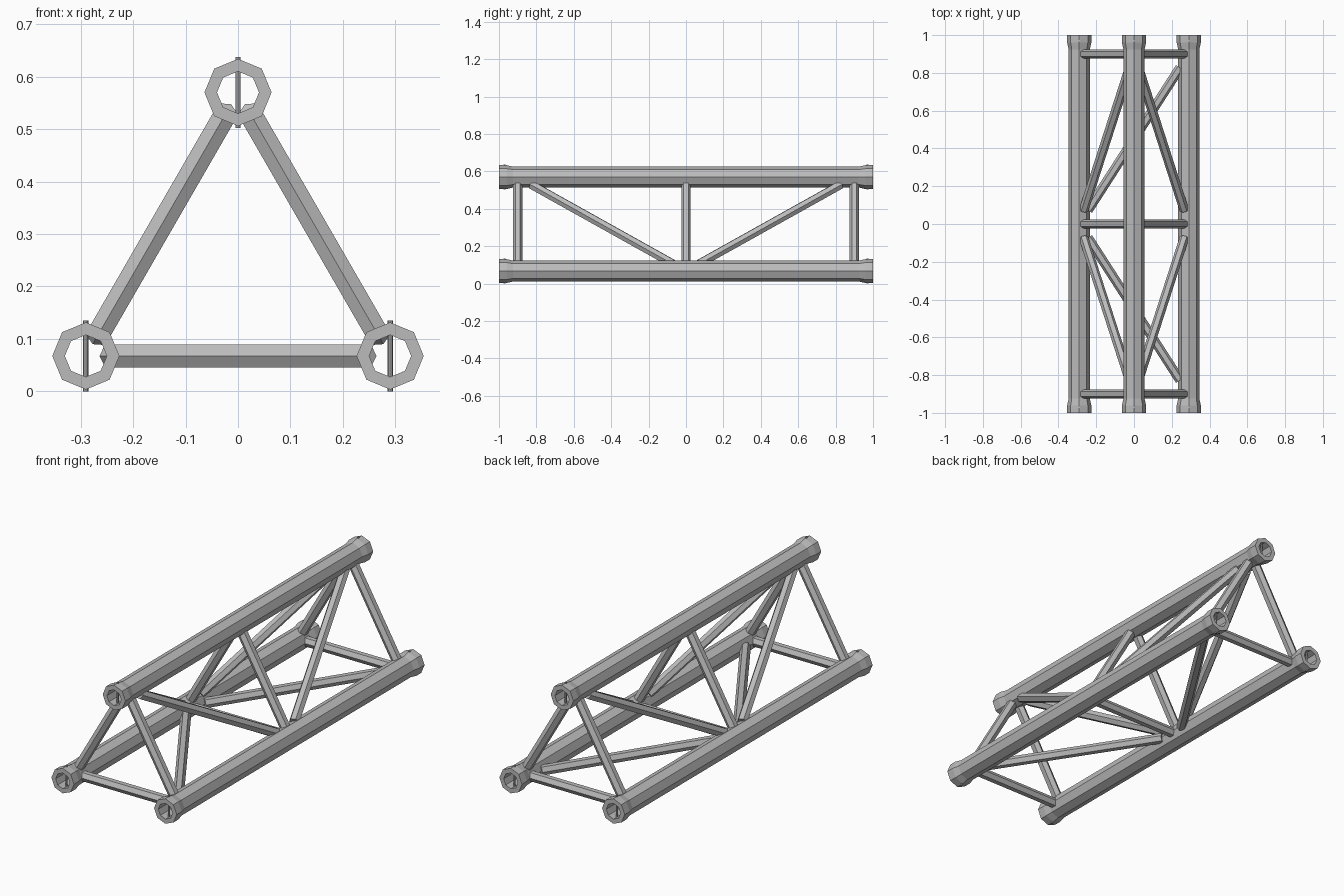
import bpy, bmesh, math
from mathutils import Vector

cube = bpy.data.objects.get("Cube")
if cube:
    bpy.data.objects.remove(cube, do_unlink=True)

metal = bpy.data.materials.new("grey_metal")
metal.use_nodes = True
GREY = (0.5, 0.5, 0.5, 1)
metal.diffuse_color = GREY
metal.node_tree.nodes["Principled BSDF"].inputs["Base Color"].default_value = GREY

Y = Vector((0, 1, 0))
HALF = 1.0
SPAN = 0.58
BASE_Z = 0.0675
CORNERS = {
    "left": Vector((SPAN / 2, 0, BASE_Z)),
    "right": Vector((-SPAN / 2, 0, BASE_Z)),
    "top": Vector((0, 0, BASE_Z + SPAN * math.sqrt(3) / 2)),
}


def finish(name, bm):
    bmesh.ops.recalc_face_normals(bm, faces=bm.faces[:])
    mesh = bpy.data.meshes.new(name)
    bm.to_mesh(mesh)
    bm.free()
    mesh.materials.append(metal)
    obj = bpy.data.objects.new(name, mesh)
    bpy.context.collection.objects.link(obj)
    return obj


def ring(bm, centre, u, v, radius, sides):
    angles = [math.tau * k / sides for k in range(sides)]
    return [bm.verts.new(centre + radius * (math.cos(a) * u + math.sin(a) * v))
            for a in angles]


def bridge(bm, a, b):
    n = len(a)
    for i in range(n):
        j = (i + 1) % n
        bm.faces.new((a[i], a[j], b[j], b[i]))


def rod(name, start, end, u, radius, sides):
    """Capped prism whose first corner points along u."""
    bm = bmesh.new()
    v = (end - start).normalized().cross(u)
    a = ring(bm, start, u, v, radius, sides)
    b = ring(bm, end, u, v, radius, sides)
    bridge(bm, a, b)
    bm.faces.new(a)
    bm.faces.new(b)
    return finish(name, bm)


def chord_tube(name, centre):
    """Hollow octagonal tube with flared collars at both ends."""
    collar = [(HALF, 0.064), (0.96, 0.064), (0.925, 0.056)]
    bore = 0.04
    profile = [(-y, r) for y, r in collar] + collar[::-1]
    profile += [(HALF, bore), (-HALF, bore)]
    bm = bmesh.new()
    rings = [ring(bm, centre + y * Y, Vector((1, 0, 0)), Vector((0, 0, 1)), r, 8)
             for y, r in profile]
    for i, a in enumerate(rings):
        bridge(bm, a, rings[(i + 1) % len(rings)])
    return finish(name, bm)


# Main tubes and the locking pins through their collars
for side, c in CORNERS.items():
    chord_tube(side + "_tube", c)
    for end, s in (("front", -1), ("back", 1)):
        mid = c + Y * s * 0.97
        reach = Vector((0, 0, BASE_Z))
        rod(f"{side}_{end}_pin", mid - reach, mid + reach, Vector((1, 0, 0)), 0.005, 8)

# Cross bars and diagonals on the three faces; diagonals leave the first corner
NODE = 0.9
for face, a, b in (("left", "left", "top"), ("right", "right", "top"),
                   ("bottom", "right", "left")):
    p, q = CORNERS[a], CORNERS[b]
    normal = (q - p).cross(Y).normalized()
    bars = [("front_bar", -NODE, -NODE), ("middle_bar", 0, 0), ("back_bar", NODE, NODE),
            ("front_diagonal", 0, -NODE), ("back_diagonal", 0, NODE)]
    for label, y0, y1 in bars:
        start, end = p + Y * y0, q + Y * y1
        d = (end - start).normalized()
        # Stop inside the tube walls so the bores stay clear
        inset = d * (0.047 * (end - start).length / SPAN)
        rod(f"{face}_{label}", start + inset, end - inset, d.cross(normal), 0.025, 6)
